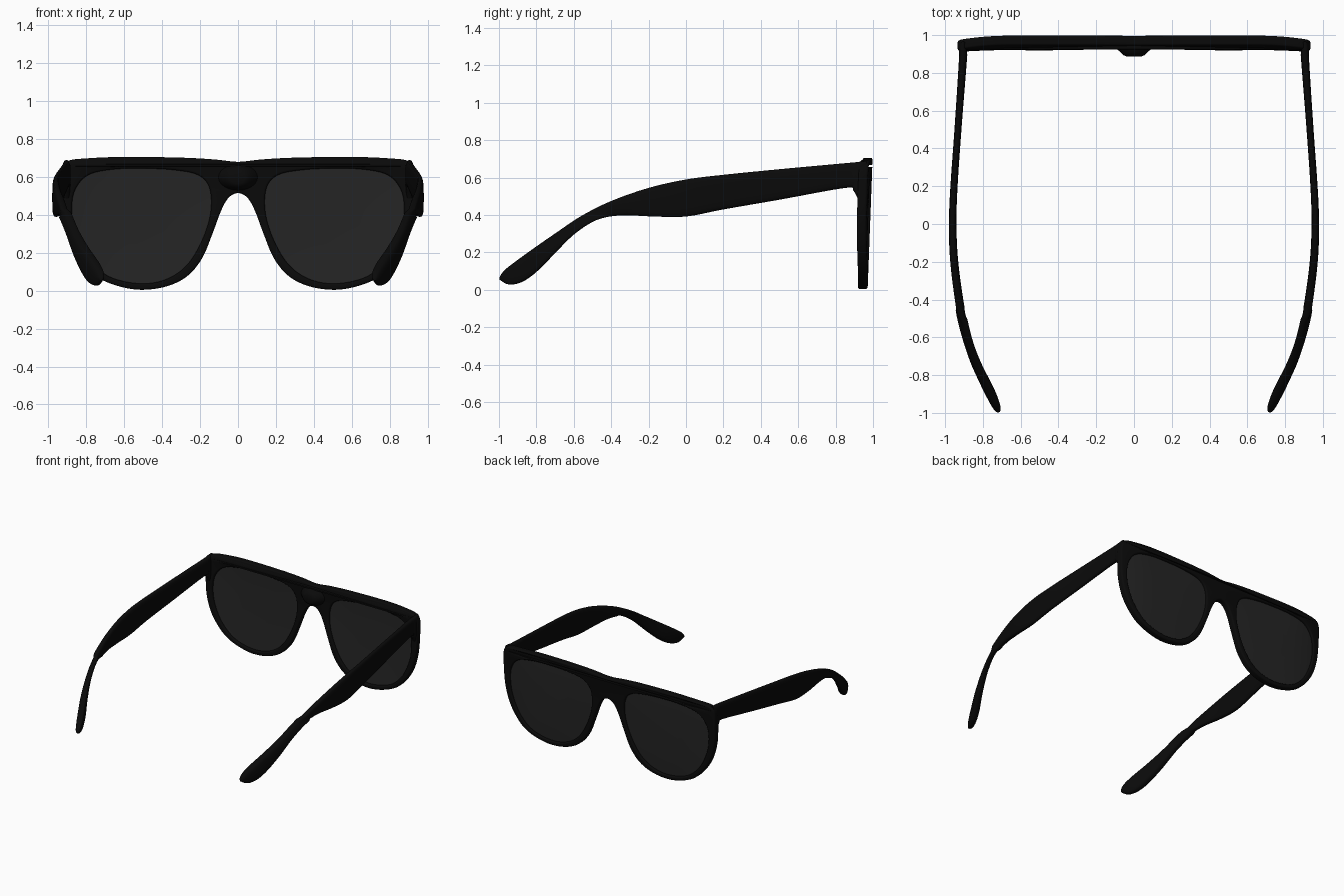
import bpy, bmesh, math
from mathutils import Vector

if "Cube" in bpy.data.objects:
    bpy.data.objects.remove(bpy.data.objects["Cube"])


def material(name, v):
    m = bpy.data.materials.new(name)
    m.diffuse_color = (v, v, v, 1)
    m.use_nodes = True
    m.node_tree.nodes["Principled BSDF"].inputs["Base Color"].default_value = m.diffuse_color
    return m


black = material("black_plastic", 0.003)
tint = material("dark_lens", 0.018)


def smooth(pts, n=6, closed=True):
    """Catmull-Rom curve through points of any dimension."""
    out, k = [], len(pts)
    get = (lambda i: pts[i % k]) if closed else (lambda i: pts[max(0, min(k - 1, i))])
    for i in range(k if closed else k - 1):
        a, b, c, d = (Vector(get(i + j)) for j in (-1, 0, 1, 2))
        for s in range(n):
            t = s / n
            out.append(0.5 * (2 * b + (c - a) * t + (2 * a - 5 * b + 4 * c - d) * t * t
                              + (3 * b - a - 3 * c + d) * t ** 3))
    if not closed:
        out.append(Vector(pts[-1]))
    return out


def lean(x, z):
    """The front leans forward at the top and wraps back at the ends."""
    return 0.945 + 0.038 * z - 0.022 * max(0, (abs(x) - 0.65) / 0.28) ** 2


def finish(name, bm, mat, angle=40):
    bmesh.ops.recalc_face_normals(bm, faces=bm.faces)
    me = bpy.data.meshes.new(name)
    bm.to_mesh(me)
    bm.free()
    me.materials.clear()
    me.materials.append(mat)
    for p in me.polygons:
        p.material_index = 0
    ob = bpy.data.objects.new(name, me)
    bpy.context.collection.objects.link(ob)
    bpy.ops.object.select_all(action='DESELECT')
    ob.select_set(True)
    bpy.context.view_layer.objects.active = ob
    bpy.ops.object.shade_smooth_by_angle(angle=math.radians(angle))
    return ob


def plate(name, loops, half, bevel, mat):
    """Filled outline with holes, thickened, rounded and leaned."""
    cu = bpy.data.curves.new(name + "_outline", 'CURVE')
    cu.dimensions, cu.fill_mode = '2D', 'BOTH'
    cu.extrude, cu.bevel_depth, cu.offset = half - bevel, bevel, -bevel
    cu.bevel_resolution = 3
    for loop in loops:
        sp = cu.splines.new('POLY')
        sp.points.add(len(loop) - 1)
        for p, v in zip(sp.points, loop):
            p.co = (v[0], v[1], 0, 1)
        sp.use_cyclic_u = True
    helper = bpy.data.objects.new(name + "_outline", cu)
    bpy.context.collection.objects.link(helper)
    dg = bpy.context.evaluated_depsgraph_get()
    me = bpy.data.meshes.new_from_object(helper.evaluated_get(dg))
    bm = bmesh.new()
    bm.from_mesh(me)
    bpy.data.objects.remove(helper)
    bmesh.ops.remove_doubles(bm, verts=bm.verts, dist=0.0003)
    for v in bm.verts:
        x, z, d = v.co
        v.co = (x, lean(x, z) + d, z)
    return finish(name, bm, mat)


# Front frame with two lens openings
half_outline = [(0.12, 0.692), (0.3, 0.702), (0.6, 0.706), (0.8, 0.698), (0.895, 0.685),
                (0.93, 0.64), (0.932, 0.52), (0.922, 0.38), (0.885, 0.25), (0.82, 0.145),
                (0.74, 0.07), (0.63, 0.024), (0.51, 0.005), (0.38, 0.022), (0.27, 0.075),
                (0.19, 0.17), (0.135, 0.3), (0.09, 0.42), (0.05, 0.49)]
outline = ([(0, 0.68)] + half_outline + [(0, 0.515)]
           + [(-x, z) for x, z in reversed(half_outline)])
lens = [(0.5, 0.645), (0.66, 0.64), (0.79, 0.61), (0.86, 0.53), (0.876, 0.42), (0.855, 0.3),
        (0.79, 0.17), (0.68, 0.075), (0.52, 0.038), (0.38, 0.06), (0.27, 0.135),
        (0.19, 0.265), (0.145, 0.41), (0.15, 0.54), (0.21, 0.61), (0.34, 0.637)]
right = smooth(lens)
left = [Vector((-p[0], p[1])) for p in right]
plate("front_frame", [smooth(outline), right, left], 0.026, 0.011, black)

# Lenses, gently domed
for side, loop in (("right", right), ("left", left)):
    cx, cz = (0.51 if side == "right" else -0.51), 0.36
    bm = bmesh.new()
    for d in (-0.008, 0.008):
        rings = []
        for f in (1.012, 0.93, 0.7, 0.4):
            ring = []
            for p in loop:
                x, z = cx + (p[0] - cx) * f, cz + (p[1] - cz) * f
                ring.append(bm.verts.new((x, lean(x, z) + d + 0.008 * (1 - f * f), z)))
            rings.append(ring)
        for a, b in zip(rings, rings[1:]):
            for i in range(len(a)):
                j = (i + 1) % len(a)
                bm.faces.new((a[i], a[j], b[j], b[i]))
        bm.faces.new(rings[-1])
    finish(side + "_lens", bm, tint)


def loft(name, rings, mat):
    bm = bmesh.new()
    vs = [[bm.verts.new(p) for p in r] for r in rings]
    for a, b in zip(vs, vs[1:]):
        for i in range(len(a)):
            j = (i + 1) % len(a)
            bm.faces.new((a[i], a[j], b[j], b[i]))
    bm.faces.new(vs[0])
    bm.faces.new(vs[-1])
    return finish(name, bm, mat, 50)


# Temple arms: top (y, z), bottom (y, z), centre x, thickness
arm = [(0.965, 0.690, 0.945, 0.46, 0.905, 0.036), (0.935, 0.686, 0.925, 0.475, 0.907, 0.042),
       (0.905, 0.682, 0.895, 0.53, 0.905, 0.044), (0.85, 0.677, 0.85, 0.545, 0.907, 0.042),
       (0.5, 0.645, 0.5, 0.482, 0.932, 0.037), (0.2, 0.615, 0.2, 0.43, 0.953, 0.038),
       (0.0, 0.59, 0.0, 0.392, 0.960, 0.04), (-0.2, 0.545, -0.17, 0.392, 0.953, 0.042),
       (-0.4, 0.475, -0.35, 0.398, 0.930, 0.042), (-0.56, 0.395, -0.48, 0.372, 0.905, 0.042),
       (-0.68, 0.315, -0.6, 0.295, 0.872, 0.046), (-0.8, 0.232, -0.71, 0.185, 0.828, 0.055),
       (-0.9, 0.16, -0.8, 0.095, 0.782, 0.062), (-0.965, 0.11, -0.87, 0.045, 0.752, 0.055),
       (-0.993, 0.075, -0.93, 0.028, 0.735, 0.038), (-0.998, 0.055, -0.965, 0.033, 0.729, 0.012)]
# The rear sections need the bottom edge to stay below the top edge
sections = smooth(arm, 4, closed=False)
for side, s in (("right", 1), ("left", -1)):
    rings = []
    for ty, tz, by, bz, x, w in sections:
        top, bot = Vector((ty, tz)), Vector((by, bz))
        ring = []
        for k in range(20):
            a = 2 * math.pi * k / 20
            c, q = math.cos(a), math.sin(a)
            u = math.copysign(abs(c) ** 0.6, c)
            v = math.copysign(abs(q) ** 0.6, q)
            p = (top + bot) / 2 + (top - bot) / 2 * v
            # follow the inward sweep of the tip
            shift = 0.5 * (p.x - (ty + by) / 2) if ty < -0.5 else 0
            ring.append((s * (x + shift + u * w / 2), p.x, p.y))
        rings.append(ring)
    loft(side + "_temple_arm", rings, black)

# Nose rest behind the bridge
rings = []
for y, wx, lo, hi in ((0.965, 0.115, 0.525, 0.672), (0.935, 0.1, 0.53, 0.665),
                      (0.912, 0.075, 0.54, 0.655), (0.895, 0.058, 0.55, 0.64),
                      (0.887, 0.04, 0.565, 0.625)):
    ring = []
    for k in range(24):
        a = 2 * math.pi * k / 24
        ring.append((wx * math.cos(a), y, (lo + hi) / 2 + (hi - lo) / 2 * math.sin(a)))
    rings.append(ring)
loft("nose_rest", rings, black)
